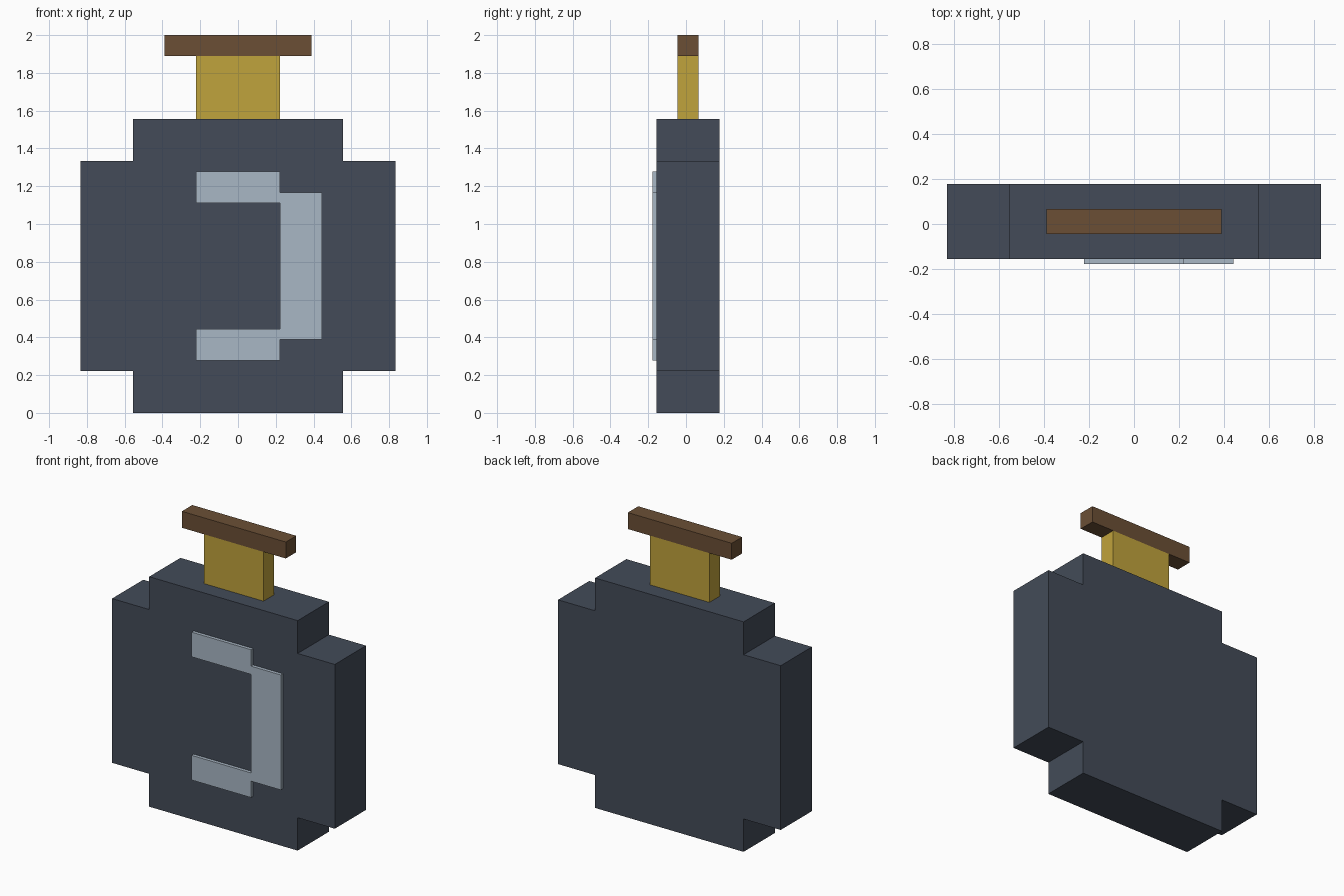
import bpy
import bmesh

cube = bpy.data.objects.get("Cube")
if cube:
    bpy.data.objects.remove(cube, do_unlink=True)

U = 1 / 18  # grid unit: the bottle is 36 units tall


def material(name, rgb):
    """Flat material from 0-255 sRGB values."""
    lin = [(c / 255 / 12.92) if c < 11 else ((c / 255 + 0.055) / 1.055) ** 2.4 for c in rgb]
    mat = bpy.data.materials.new(name)
    mat.use_nodes = True
    mat.diffuse_color = (*lin, 1)
    bsdf = mat.node_tree.nodes["Principled BSDF"]
    bsdf.inputs["Base Color"].default_value = (*lin, 1)
    bsdf.inputs["Roughness"].default_value = 0.8
    return mat


def extrude_profile(name, points, y0, y1, mat):
    """Extrude an (x, z) outline, in grid units, from y0 back to y1."""
    bm = bmesh.new()
    face = bm.faces.new([bm.verts.new((x * U, y0 * U, z * U)) for x, z in points])
    result = bmesh.ops.extrude_face_region(bm, geom=[face])
    verts = [g for g in result["geom"] if isinstance(g, bmesh.types.BMVert)]
    bmesh.ops.translate(bm, verts=verts, vec=(0, (y1 - y0) * U, 0))
    bmesh.ops.recalc_face_normals(bm, faces=bm.faces[:])
    mesh = bpy.data.meshes.new(name)
    bm.to_mesh(mesh)
    bm.free()
    mesh.materials.append(mat)
    obj = bpy.data.objects.new(name, mesh)
    bpy.context.collection.objects.link(obj)
    return obj


def rectangle(half_width, z0, z1):
    return [(-half_width, z0), (half_width, z0), (half_width, z1), (-half_width, z1)]


slate = material("dark slate", (67, 75, 88))
silver = material("pale silver", (169, 183, 197))
gold = material("gold", (192, 163, 60))
brown = material("brown", (107, 79, 53))

# Stepped body: right half of the outline, mirrored to the left
half = [(10, 0), (10, 4), (15, 4), (15, 24), (10, 24), (10, 28)]
extrude_profile("bottle_body", half + [(-x, z) for x, z in reversed(half)], -2.8, 3.2, slate)

# Raised bracket-shaped shine: lower half of the outline, mirrored about mid height
lower = [(4, 8), (-4, 8), (-4, 5), (4, 5), (4, 7), (8, 7)]
extrude_profile("front_shine", lower + [(x, 28 - z) for x, z in reversed(lower)], -3.2, -2.8, silver)

# Neck and flat stopper
extrude_profile("bottle_neck", rectangle(4, 28, 34), -0.8, 1.2, gold)
extrude_profile("stopper", rectangle(7, 34, 36), -0.8, 1.2, brown)
